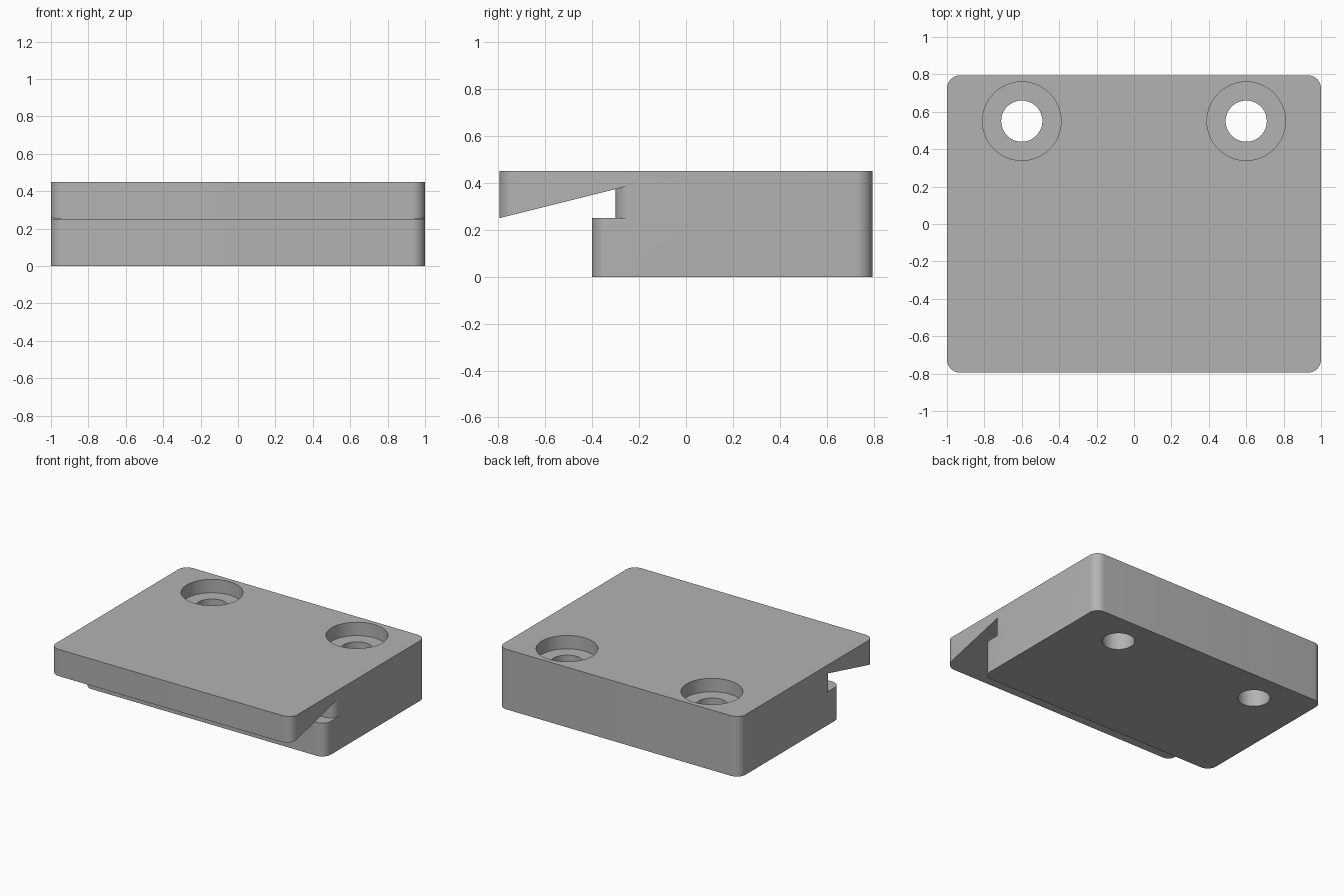
import bpy, bmesh
from math import sin, cos, pi

if "Cube" in bpy.data.objects:
    bpy.data.objects.remove(bpy.data.objects["Cube"])

HALF_X, HALF_Y, HEIGHT = 1.0, 0.795, 0.45
LEDGE_Z, CORNER = 0.25, 0.07
LIP_Y, NECK_Y = -0.4, -0.3        # fronts of the lower plate and the slot wall
SIDE_Y = NECK_Y + CORNER          # where the slot wall meets the sides
ARC = 10

grey = bpy.data.materials.new("plain grey")
grey.use_nodes = True
colour = (0.45, 0.45, 0.45, 1)
grey.diffuse_color = colour
grey.node_tree.nodes["Principled BSDF"].inputs["Base Color"].default_value = colour


def loft(name, stacks):
    """Closed solids, each skinned over a stack of matching loops."""
    bm = bmesh.new()
    for loops in stacks:
        rings = [[bm.verts.new(p) for p in loop] for loop in loops]
        n = len(rings[0])
        for a, b in zip(rings, rings[1:]):
            for i in range(n):
                j = (i + 1) % n
                bm.faces.new((a[i], a[j], b[j], b[i]))
        bm.faces.new(rings[0][::-1])
        bm.faces.new(rings[-1])
    bmesh.ops.remove_doubles(bm, verts=bm.verts, dist=1e-5)
    bmesh.ops.recalc_face_normals(bm, faces=bm.faces)
    mesh = bpy.data.meshes.new(name)
    bm.to_mesh(mesh)
    bm.free()
    mesh.materials.append(grey)
    obj = bpy.data.objects.new(name, mesh)
    bpy.context.collection.objects.link(obj)
    return obj


def outline(front, height):
    """Rounded rectangle from the given front to the back; height is a function of y."""
    def arc(cx, cy, start):
        return [(cx + CORNER * cos(start + pi / 2 * i / ARC),
                 cy + CORNER * sin(start + pi / 2 * i / ARC)) for i in range(ARC + 1)]
    cx, back, near = HALF_X - CORNER, HALF_Y - CORNER, front + CORNER
    pts = (arc(cx, near, -pi / 2) + [(HALF_X, SIDE_Y)] + arc(cx, back, 0)
           + arc(-cx, back, pi / 2) + [(-HALF_X, SIDE_Y)] + arc(-cx, near, pi))
    return [(x, y, height(y)) for x, y in pts]


def flat(z):
    return lambda y: z


def ramp(y):
    return LEDGE_Z + 0.25 * (min(y, SIDE_Y) + HALF_Y)


def circle(x, y, r, z, n=64):
    return [(x + r * cos(2 * pi * i / n), y + r * sin(2 * pi * i / n), z) for i in range(n)]


# Slotted block: lower plate, slot wall, and wedge-shaped overhang
block = loft("clamp_block", [[
    outline(LIP_Y, flat(0)), outline(LIP_Y, flat(LEDGE_Z)),
    outline(NECK_Y, flat(LEDGE_Z)), outline(NECK_Y, ramp),
    outline(-HALF_Y, ramp), outline(-HALF_Y, flat(HEIGHT))]])

# Counterbored screw holes
cutter = loft("screw_hole_cutter", [
    [circle(x, 0.55, r, z) for r, z in
     ((0.11, -0.1), (0.11, 0.35), (0.21, 0.35), (0.21, 0.6))]
    for x in (-0.6, 0.6)])
cutter.hide_render = True

bpy.ops.object.select_all(action="DESELECT")
bpy.context.view_layer.objects.active = block
block.select_set(True)
cut = block.modifiers.new("screw_holes", "BOOLEAN")
cut.operation, cut.solver, cut.object = "DIFFERENCE", "EXACT", cutter
bpy.ops.object.modifier_apply(modifier=cut.name)
bpy.data.objects.remove(cutter)

bpy.ops.object.shade_smooth_by_angle(angle=pi / 6)
